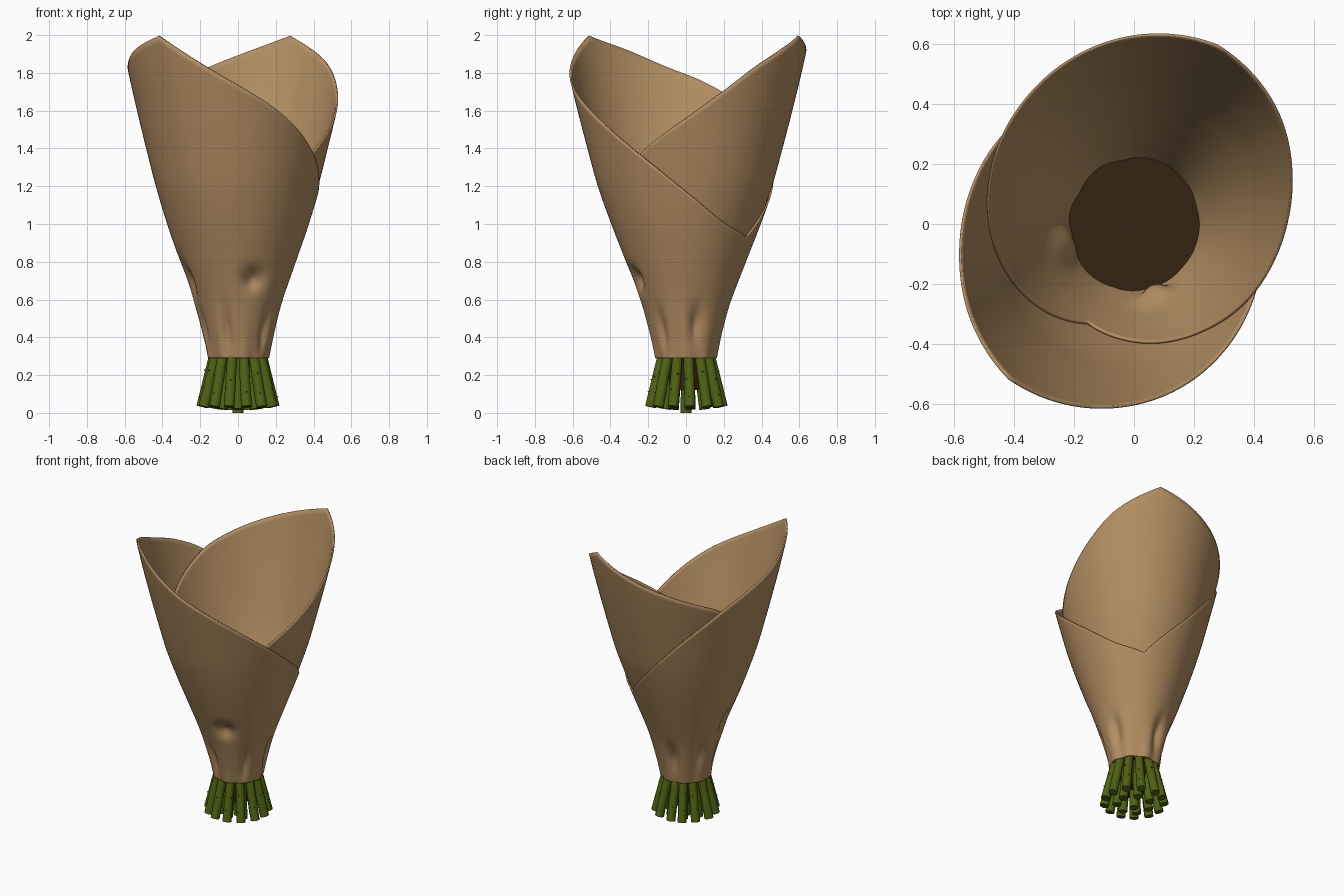
import bpy, bmesh, math, random
from mathutils import Vector

if "Cube" in bpy.data.objects:
    bpy.data.objects.remove(bpy.data.objects["Cube"])

random.seed(4)


def material(name, rgb):
    m = bpy.data.materials.new(name)
    m.diffuse_color = (*rgb, 1)
    m.use_nodes = True
    m.node_tree.nodes["Principled BSDF"].inputs["Base Color"].default_value = m.diffuse_color
    return m


PAPER = material("kraft_paper", (0.445, 0.27, 0.122))
GREEN = material("stem_green", (0.078, 0.12, 0.006))
BROWN = material("dark_brown", (0.036, 0.017, 0.005))


def curve(pts, x):
    """Smooth interpolation through a short list of points."""
    n = len(pts)
    x = min(max(x, pts[0][0]), pts[-1][0])
    i = 0
    while i < n - 2 and x > pts[i + 1][0]:
        i += 1

    def slope(k):
        a, b = pts[max(k - 1, 0)], pts[min(k + 1, n - 1)]
        return (b[1] - a[1]) / (b[0] - a[0])
    (x0, y0), (x1, y1) = pts[i], pts[i + 1]
    h = x1 - x0
    t = (x - x0) / h
    return ((2*t**3 - 3*t*t + 1) * y0 + (t**3 - 2*t*t + t) * h * slope(i)
            + (3*t*t - 2*t**3) * y1 + (t**3 - t*t) * h * slope(i + 1))


# Cone profile (height, radius)
PROFILE = [(0.28, 0.158), (0.4, 0.185), (0.6, 0.24), (0.8, 0.312), (1.0, 0.385),
           (1.2, 0.45), (1.4, 0.503), (1.6, 0.553), (1.8, 0.60), (2.0, 0.642)]
# Crumple dents near the tie: angle, height, angular width, height width, depth
DENTS = [(-73, 0.71, 12, 0.055, 0.045), (-165, 0.70, 13, 0.09, 0.035),
         (-158, 0.45, 10, 0.1, 0.02), (-42, 0.43, 9, 0.11, 0.028),
         (15, 0.48, 10, 0.09, 0.03), (100, 0.48, 10, 0.1, 0.032),
         (150, 0.5, 12, 0.1, 0.025), (-108, 0.45, 7, 0.11, 0.022)]


def surface(deg, z, inset=0.0):
    r = curve(PROFILE, z)
    lift = min(max((z - 0.4) / 0.8, 0), 1)
    r *= 1 + 0.05 * lift * math.cos(2 * math.radians(deg - 68))
    for a, h, wa, wz, d in DENTS:
        da = (deg - a + 180) % 360 - 180
        r -= d * math.exp(-(da / wa) ** 2 - ((z - h) / wz) ** 2)
    # small gathers at the tie
    r += 0.005 * math.cos(math.radians(9 * deg)) * max(0, 1 - (z - 0.28) / 0.3)
    r -= inset
    a = math.radians(deg)
    return (r * math.cos(a), r * math.sin(a), z)


def tube(name, top, start, z0, inset, nu, nv, mat, cap=False):
    bm = bmesh.new()
    rows = []
    for j in range(nv + 1):
        t = (j / nv) ** 1.3
        row = []
        for i in range(nu):
            deg = start + 360 * i / nu
            row.append(bm.verts.new(surface(deg, z0 + (top(deg) - z0) * t, inset)))
        rows.append(row)
    for j in range(nv):
        for i in range(nu):
            k = (i + 1) % nu
            bm.faces.new((rows[j][i], rows[j][k], rows[j + 1][k], rows[j + 1][i]))
    if cap:
        bm.faces.new(rows[-1])
        bm.faces.new(rows[0][::-1])
    return finish(name, bm, mat)


def finish(name, bm, mat):
    me = bpy.data.meshes.new(name)
    bm.to_mesh(me)
    bm.free()
    me.materials.append(mat)
    ob = bpy.data.objects.new(name, me)
    bpy.context.collection.objects.link(ob)
    bpy.ops.object.select_all(action='DESELECT')
    ob.select_set(True)
    bpy.context.view_layer.objects.active = ob
    bpy.ops.object.shade_smooth_by_angle(angle=math.radians(40))
    return ob


# Top edge heights by angle, falling away on both sides of each pointed corner
FRONT_L = [(-300, 0.93), (-270, 1.15), (-240, 1.42), (-210, 1.645), (-190, 1.75),
           (-170, 1.83), (-150, 1.92), (-129, 1.995)]
FRONT_R = [(-129, 1.995), (-99, 1.79), (-69, 1.61), (-32, 1.37), (0, 1.17),
           (30, 1.01), (60, 0.93)]
BACK_R = [(-115, 0.95), (-90, 1.03), (-60, 1.17), (-32, 1.37), (0, 1.56), (19, 1.69),
          (40, 1.85), (65, 1.995)]
BACK_L = [(65, 1.995), (105, 1.83), (130, 1.73), (150, 1.645), (180, 1.45),
          (210, 1.2), (245, 0.95)]


def front_top(deg):
    if deg > 60:
        deg -= 360
    return curve(FRONT_L if deg < -129 else FRONT_R, deg)


def back_top(deg):
    if deg > 245:
        deg -= 360
    return curve(BACK_R if deg < 65 else BACK_L, deg)


# Paper wrap: outer front sheet and inner back sheet
for name, top, start, inset in (("front_paper_sheet", front_top, -129, 0.0),
                                ("back_paper_sheet", back_top, 65, 0.011)):
    ob = tube(name, top, start, 0.29, inset, 180, 64, PAPER)
    mod = ob.modifiers.new("thickness", 'SOLIDIFY')
    mod.thickness = 0.009
    mod.offset = -1

# Dark filling inside the wrap
tube("inner_filling", lambda d: 0.61, 0, 0.30, 0.022, 90, 14, BROWN, cap=True)


def rod(bm, p, q, r0, r1, sides):
    p, q = Vector(p), Vector(q)
    rot = (q - p).to_track_quat('Z', 'Y')
    ring = lambda c, r: [bm.verts.new(c + rot @ Vector((
        r * math.cos(2 * math.pi * i / sides), r * math.sin(2 * math.pi * i / sides), 0)))
        for i in range(sides)]
    a, b = ring(p, r0), ring(q, r1)
    for i in range(sides):
        k = (i + 1) % sides
        bm.faces.new((a[i], a[k], b[k], b[i]))
    bm.faces.new(a[::-1])
    bm.faces.new(b)


# Dark core between the stems
bm = bmesh.new()
rod(bm, (0, 0, 0.12), (0, 0, 0.32), 0.09, 0.1, 24)
finish("stem_core", bm, BROWN)

# Splayed stems with tiny thorns
bm = bmesh.new()
for count, low, high, z in ((13, 0.193, 0.118, 0.032), (7, 0.11, 0.065, 0.02), (1, 0, 0, 0)):
    for i in range(count):
        a = 2 * math.pi * (i + 0.3) / count + random.uniform(-0.07, 0.07)
        out = Vector((math.cos(a), math.sin(a), 0))
        p = out * low + Vector((0, 0, z))
        q = out * high + Vector((0, 0, 0.34))
        rod(bm, p, q, 0.029, 0.027, 14)
        if count == 13:
            for t in (0.25, 0.55):
                c = p.lerp(q, t + random.uniform(-0.1, 0.1))
                side = out + Vector((-out.y, out.x, 0)) * random.uniform(-1, 1)
                side.normalize()
                rod(bm, c + side * 0.024, c + side * 0.035 + Vector((0, 0, 0.004)),
                    0.006, 0.001, 6)
finish("flower_stems", bm, GREEN)
